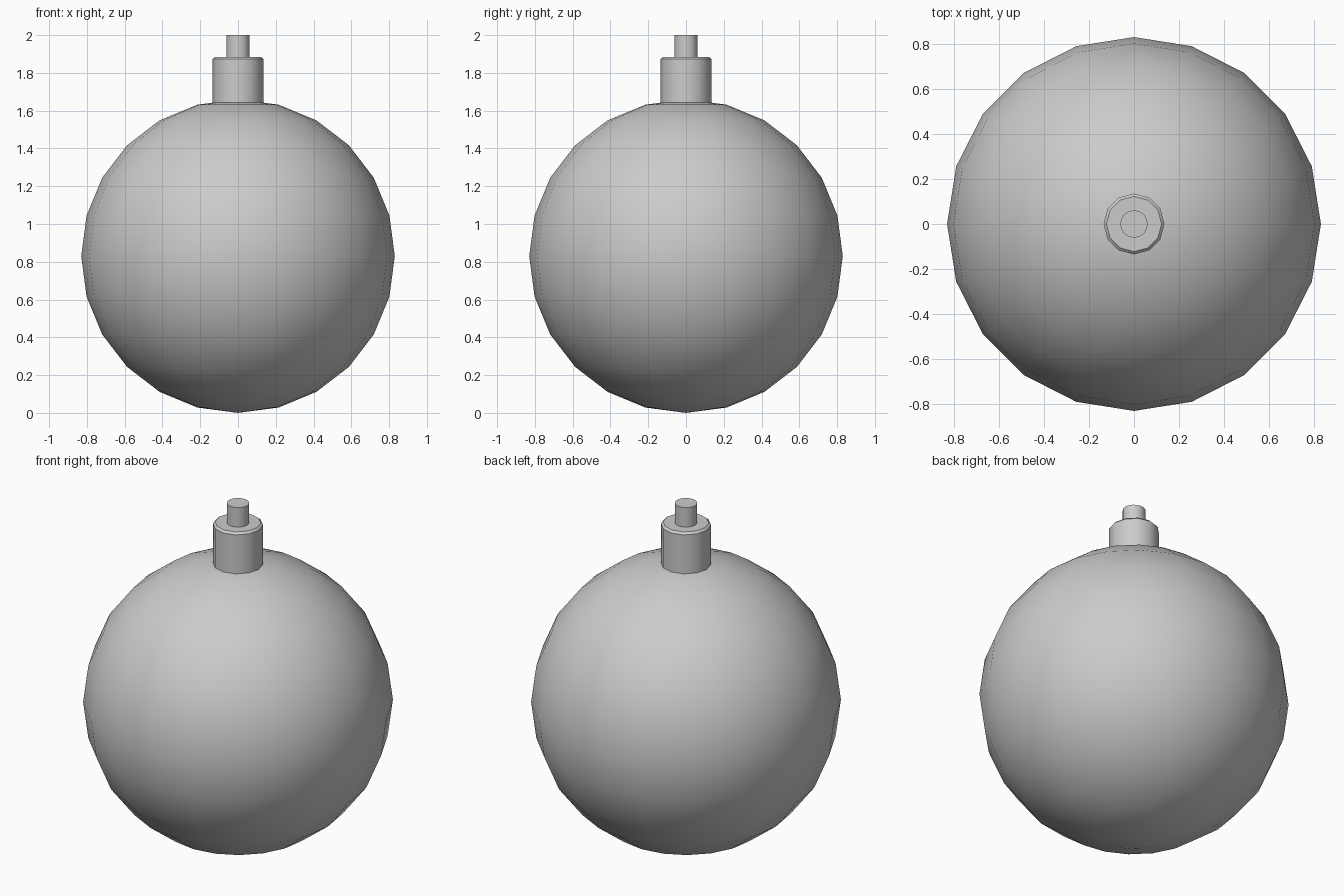
import bpy
from math import radians

if "Cube" in bpy.data.objects:
    bpy.data.objects.remove(bpy.data.objects["Cube"], do_unlink=True)

grey = bpy.data.materials.new("plain grey")
grey.use_nodes = True
colour = (0.6, 0.6, 0.6, 1)
grey.diffuse_color = colour
grey.node_tree.nodes["Principled BSDF"].inputs["Base Color"].default_value = colour

RADIUS = 0.83


def finish(name):
    obj = bpy.context.object
    obj.name = name
    obj.data.materials.append(grey)
    return obj


def cylinder(name, sides, radius, bottom, top, bevel=0):
    bpy.ops.mesh.primitive_cylinder_add(
        vertices=sides, radius=radius, depth=top - bottom,
        location=(0, 0, (bottom + top) / 2))
    obj = finish(name)
    if bevel:
        mod = obj.modifiers.new("soft rim", 'BEVEL')
        mod.width = bevel
        mod.segments = 1
        mod.limit_method = 'ANGLE'
        mod.angle_limit = radians(60)
        bpy.ops.object.modifier_apply(modifier=mod.name)
    bpy.ops.object.shade_smooth_by_angle(angle=radians(35))
    return obj


# Round body
bpy.ops.mesh.primitive_uv_sphere_add(
    segments=20, ring_count=12, radius=RADIUS, location=(0, 0, RADIUS))
finish("round_body")
bpy.ops.object.shade_smooth()

# Neck collar with a slightly chamfered rim, and the thin stem on top
cylinder("neck_collar", 12, 0.135, 1.62, 1.885, bevel=0.012)
cylinder("stem", 16, 0.061, 1.85, 2.0)
